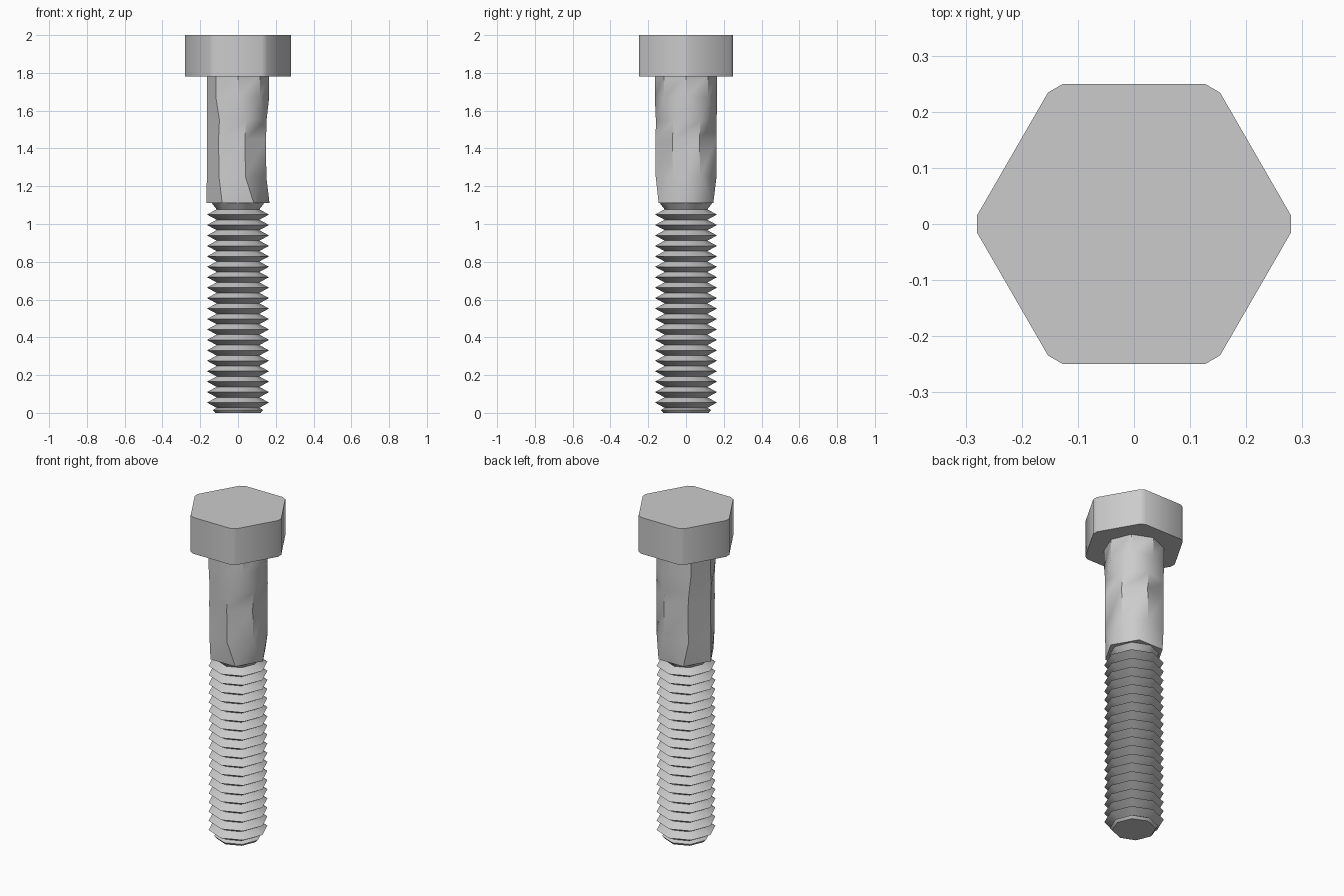
import bpy, bmesh
from math import cos, sin, pi, radians

if "Cube" in bpy.data.objects:
    bpy.data.objects.remove(bpy.data.objects["Cube"])

STEEL = (0.6, 0.6, 0.6, 1.0)
steel = bpy.data.materials.new("steel_grey")
steel.use_nodes = True
steel.diffuse_color = STEEL
steel.node_tree.nodes["Principled BSDF"].inputs["Base Color"].default_value = STEEL


def even(sides, start=180):
    """Evenly spaced angles in degrees, going round from the start."""
    return [start + 360 * i / sides for i in range(sides)]


def stitch(bm, low, high, low_angles, high_angles):
    """Join two rings that may have different numbers of sides."""
    n, m = len(low), len(high)
    if n == m:
        for i in range(n):
            j = (i + 1) % n
            bm.faces.new((low[i], low[j], high[j], high[i]))
        return
    i = j = 0
    while i < n or j < m:
        next_low = low_angles[i + 1] if i + 1 < n else low_angles[0] + 360
        next_high = high_angles[j + 1] if j + 1 < m else high_angles[0] + 360
        a, b = low[i % n], high[j % m]
        if j == m or (i < n and next_low <= next_high):
            bm.faces.new((a, low[(i + 1) % n], b))
            i += 1
        else:
            bm.faces.new((a, high[(j + 1) % m], b))
            j += 1


def loft(name, rings, smooth_angle):
    """Build a closed solid from (height, radius, angles) rings."""
    bm = bmesh.new()
    loops = [[bm.verts.new((r * cos(radians(a)), r * sin(radians(a)), z))
              for a in angles] for z, r, angles in rings]
    for k in range(len(rings) - 1):
        stitch(bm, loops[k], loops[k + 1], rings[k][2], rings[k + 1][2])
    bm.faces.new(loops[0][::-1])
    bm.faces.new(loops[-1])
    bmesh.ops.recalc_face_normals(bm, faces=bm.faces)
    mesh = bpy.data.meshes.new(name)
    bm.to_mesh(mesh)
    bm.free()
    mesh.materials.append(steel)
    obj = bpy.data.objects.new(name, mesh)
    bpy.context.collection.objects.link(obj)
    bpy.ops.object.select_all(action='DESELECT')
    obj.select_set(True)
    bpy.context.view_layer.objects.active = obj
    bpy.ops.object.shade_smooth_by_angle(angle=radians(smooth_angle))
    return obj


# Hexagonal head with narrow clipped corners
corners = [60 * i + s for i in range(6) for s in (-3.2, 3.2)]
loft("bolt_head", [(1.78, 0.28, corners), (2.0, 0.28, corners)], 35)

# Plain shank: faceted, with the side count growing towards the head
loft("shank", [
    (1.11, 0.167, even(6)),
    (1.25, 0.165, even(7, 181)),
    (1.45, 0.165, even(7, 180)),
    (1.55, 0.165, even(7, 182)),
    (1.67, 0.165, even(8)),
    (1.79, 0.165, even(8)),
], 40)

# Threaded rod: blunt tip, then evenly pitched sharp ridges
PITCH, ROOT, CREST, RIDGES = 0.0553, 0.113, 0.164, 19
sides = even(8)
rings = [(0.0, 0.12, sides), (0.015, 0.133, sides)]
for i in range(RIDGES):
    z = 0.027 + PITCH * i
    rings += [(z, ROOT, sides), (z + PITCH / 2, CREST, sides)]
rings += [(0.027 + PITCH * RIDGES, ROOT, sides), (1.112, 0.14, sides)]
loft("threaded_rod", rings, 46)
